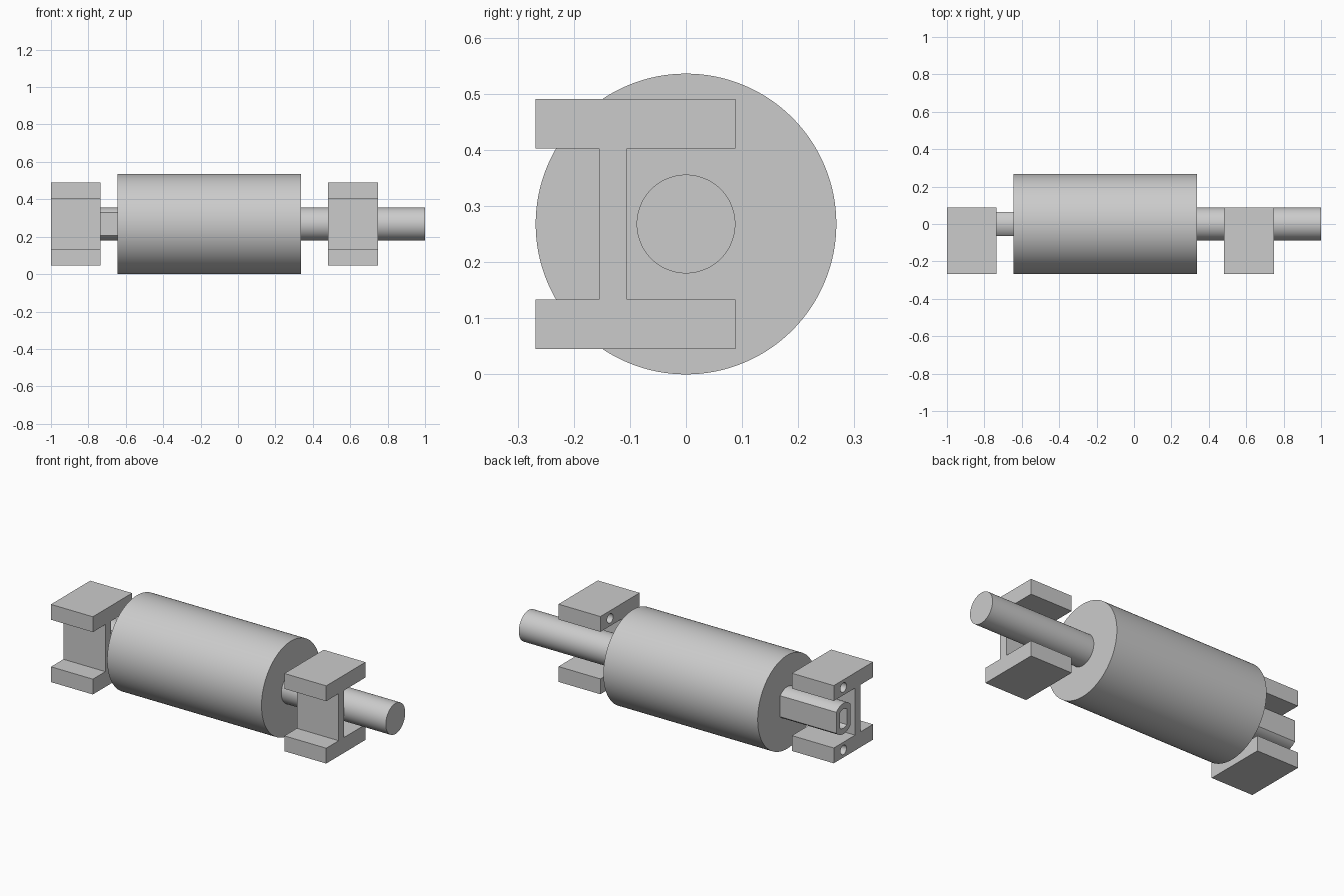
import bpy, bmesh, math

cube = bpy.data.objects.get("Cube")
if cube:
    bpy.data.objects.remove(cube, do_unlink=True)

AXIS_Z = 0.268   # height of the roller axis

steel = bpy.data.materials.new("plain grey")
steel.use_nodes = True
GREY = (0.6, 0.6, 0.6, 1)
steel.diffuse_color = GREY
steel.node_tree.nodes["Principled BSDF"].inputs["Base Color"].default_value = GREY


def extrude_x(name, profile, x0, x1):
    """Solid made by sweeping a (y, z) profile along x."""
    bm = bmesh.new()
    face = bm.faces.new([bm.verts.new((x0, y, z)) for y, z in profile])
    new = bmesh.ops.extrude_face_region(bm, geom=[face])["geom"]
    verts = [v for v in new if isinstance(v, bmesh.types.BMVert)]
    bmesh.ops.translate(bm, verts=verts, vec=(x1 - x0, 0, 0))
    bmesh.ops.recalc_face_normals(bm, faces=bm.faces)
    mesh = bpy.data.meshes.new(name)
    bm.to_mesh(mesh)
    bm.free()
    mesh.materials.append(steel)
    obj = bpy.data.objects.new(name, mesh)
    bpy.context.collection.objects.link(obj)
    return obj


def circle(radius, z=AXIS_Z, n=96):
    return [(radius * math.cos(math.tau * i / n), z + radius * math.sin(math.tau * i / n))
            for i in range(n)]


def flatted_circle(radius, half_width, n=24):
    """Circle with two flat sides at y = +/- half_width."""
    a = math.acos(half_width / radius)
    arc = [a + (math.pi - 2 * a) * i / n for i in range(n + 1)]
    arc += [t + math.pi for t in arc]
    return [(radius * math.cos(t), AXIS_Z + radius * math.sin(t)) for t in arc]


def activate(obj):
    bpy.ops.object.select_all(action='DESELECT')
    obj.select_set(True)
    bpy.context.view_layer.objects.active = obj


def cut(obj, cutter):
    activate(obj)
    mod = obj.modifiers.new("cut", 'BOOLEAN')
    mod.operation = 'DIFFERENCE'
    mod.solver = 'EXACT'
    mod.object = cutter
    bpy.ops.object.modifier_apply(modifier=mod.name)
    bpy.data.objects.remove(cutter, do_unlink=True)


def smooth(obj):
    activate(obj)
    bpy.ops.object.shade_smooth_by_angle(angle=math.radians(25))


# Roller drum and round drive shaft
smooth(extrude_x("roller_drum", circle(0.268, n=128), -0.643, 0.337))
smooth(extrude_x("drive_shaft", circle(0.088), 0.337, 1.0))

# Flat-sided shaft with a slotted socket in its end
flat_shaft = extrude_x("flat_sided_shaft", flatted_circle(0.088, 0.064), -1.0, -0.643)
cut(flat_shaft, extrude_x("socket_cutter", flatted_circle(0.055, 0.03), -1.1, -0.85))
smooth(flat_shaft)

# H-shaped brackets: two flanges joined by a web, blind holes on the -x side
FRONT, BACK = -0.268, 0.088
WEB_FRONT, WEB_BACK = -0.155, -0.105
upper = [(FRONT, 0.135), (FRONT, 0.223), (BACK, 0.223), (BACK, 0.135), (WEB_BACK, 0.135)]
lower = [(y, -z) for y, z in reversed(upper)]
h_profile = [(y, AXIS_Z + z) for y, z in
             [(WEB_FRONT, 0.135)] + upper + lower + [(WEB_FRONT, -0.135)]]

for name, x0 in (("right_bracket", -1.0), ("left_bracket", 0.482)):
    bracket = extrude_x(name, h_profile, x0, x0 + 0.266)
    for side in (-1, 1):
        hole = circle(0.027, AXIS_Z + side * 0.179, n=32)
        cut(bracket, extrude_x("hole_cutter", hole, x0 - 0.1, x0 + 0.15))
    smooth(bracket)
